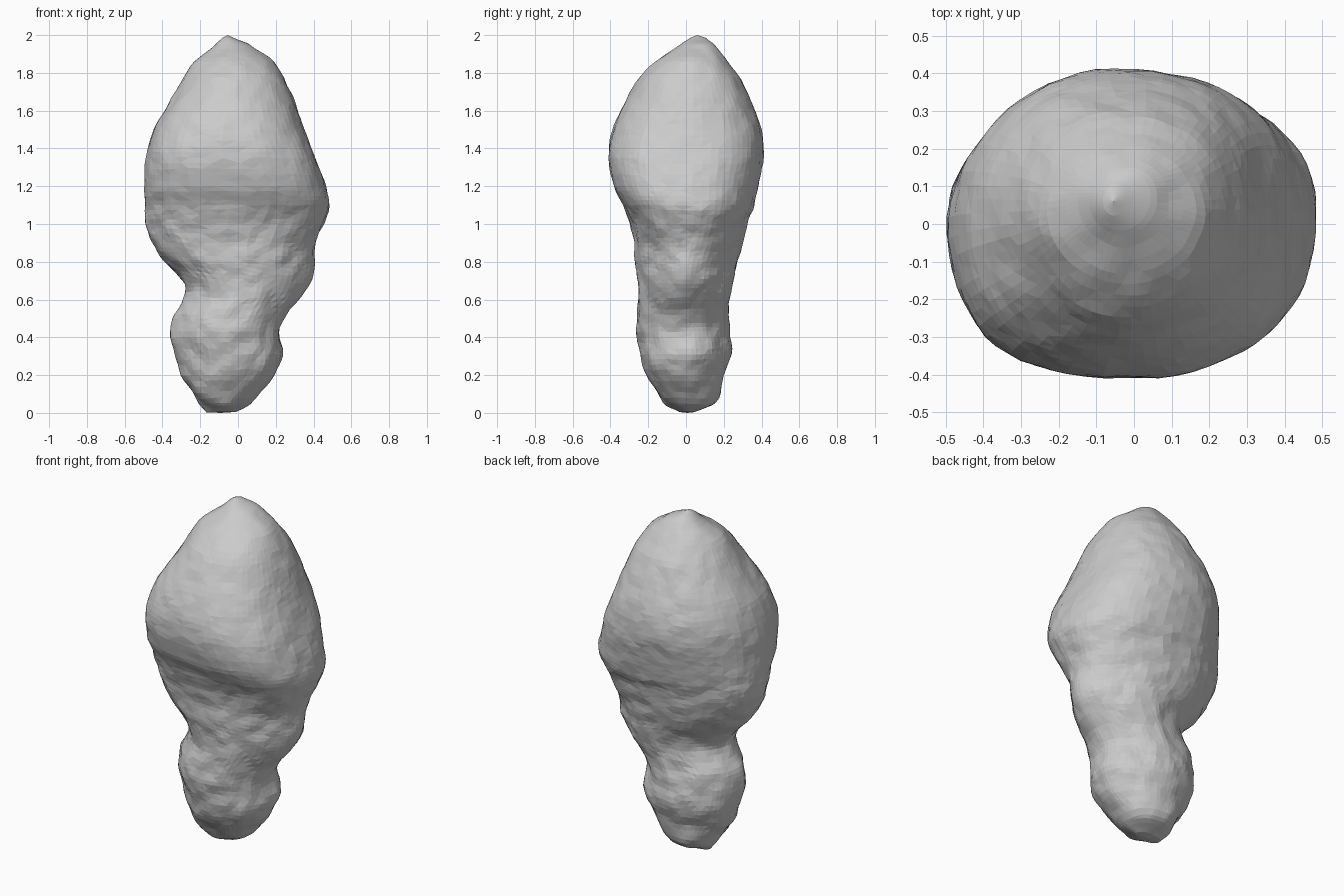
import bpy, bmesh, math
from mathutils import Vector, noise

if "Cube" in bpy.data.objects:
    bpy.data.objects.remove(bpy.data.objects["Cube"])

# Silhouette profile: z, left x, right x, front y, back y
PROFILE = [
    (0.005, -0.17, -0.01, -0.04, 0.05),
    (0.05, -0.20, 0.07, -0.12, 0.155),
    (0.20, -0.30, 0.19, -0.21, 0.20),
    (0.31, -0.34, 0.235, -0.24, 0.235),
    (0.43, -0.35, 0.22, -0.26, 0.23),
    (0.52, -0.335, 0.26, -0.255, 0.225),
    (0.64, -0.28, 0.355, -0.255, 0.235),
    (0.73, -0.315, 0.40, -0.265, 0.255),
    (0.81, -0.395, 0.405, -0.275, 0.275),
    (0.90, -0.45, 0.415, -0.275, 0.30),
    (1.00, -0.485, 0.45, -0.29, 0.325),
    (1.10, -0.49, 0.48, -0.33, 0.36),
    (1.20, -0.495, 0.46, -0.38, 0.38),
    (1.35, -0.485, 0.41, -0.41, 0.41),
    (1.50, -0.445, 0.35, -0.385, 0.40),
    (1.75, -0.30, 0.255, -0.265, 0.30),
    (1.86, -0.23, 0.185, -0.16, 0.22),
    (1.95, -0.12, 0.06, -0.03, 0.15),
    (1.985, -0.08, -0.025, 0.025, 0.105),
]
# Corner squareness: z, back-right, back-left, front-left, front-right
CORNERS = [
    (0.0, 2, 2, 2, 2),
    (0.43, 1.9, 2.2, 1.6, 2.1),
    (0.73, 1.8, 1.9, 2.0, 1.6),
    (1.10, 2.4, 2.0, 2.4, 2.7),
    (1.35, 2.5, 1.95, 2.5, 2.6),
    (1.75, 2.3, 2.1, 2, 2.1),
    (2.0, 2, 2, 2, 2),
]
SEG, STEPS = 64, 4


def sample(table, z):
    """Smooth values of every column of the table at height z."""
    last = len(table) - 1
    k = max(i for i in range(last) if table[i][0] <= z)
    a, b, c, d = (table[max(0, min(last, k + j))] for j in (-1, 0, 1, 2))
    dz = c[0] - b[0]
    t = (z - b[0]) / dz
    h = t * t * (3 - 2 * t)
    out = []
    for n in range(1, 5):
        m0 = (c[n] - a[n]) / (c[0] - a[0]) * dz * 0.9
        m1 = (d[n] - b[n]) / (d[0] - b[0]) * dz * 0.9
        out.append(b[n] + (c[n] - b[n]) * h
                   + m0 * (t - 2 * t * t + t ** 3) + m1 * (t ** 3 - t * t))
    return out


def ring(z, jitter):
    xl, xr, yf, yb = sample(PROFILE, z)
    corners = sample(CORNERS, z)
    cx, cy = (xl + xr) / 2, (yf + yb) / 2
    pts = []
    for i in range(SEG):
        a = 2 * math.pi * (i + 0.5) / SEG
        c, s = math.cos(a), math.sin(a)
        p = corners[i * 4 // SEG]
        x = cx + (xr - xl) / 2 * math.copysign(abs(c) ** (2 / p), c)
        y = cy + (yb - yf) / 2 * math.copysign(abs(s) ** (2 / p), s)
        # chipped surface: uneven depth, and ring heights that wander
        v = Vector((x, y, z))
        out = Vector((x - cx, y - cy, 0)).normalized()
        rough = 1.0 if z < 1.1 else 0.6
        v += out * rough * 0.010 * (noise.noise(v * 5.5) + noise.noise(v * 14))
        v.z += jitter * noise.noise(Vector((x * 9, y * 9, z * 9 + 5)))
        pts.append(v)
    return pts


bm = bmesh.new()
rings = []
for lower, upper in zip(PROFILE, PROFILE[1:]):
    steps = max(STEPS, round((upper[0] - lower[0]) / 0.028))
    dz = (upper[0] - lower[0]) / steps
    for s in range(steps):
        rings.append([bm.verts.new(p) for p in ring(lower[0] + dz * s, 0.3 * dz)])
rings.append([bm.verts.new(p) for p in ring(PROFILE[-1][0], 0)])

# Triangulated skin
for k in range(len(rings) - 1):
    lo, hi = rings[k], rings[k + 1]
    for i in range(SEG):
        j = (i + 1) % SEG
        if (i + k) % 2:
            bm.faces.new((lo[i], lo[j], hi[j]))
            bm.faces.new((lo[i], hi[j], hi[i]))
        else:
            bm.faces.new((lo[i], lo[j], hi[i]))
            bm.faces.new((lo[j], hi[j], hi[i]))

# Closed base and pointed tip
base = bm.verts.new((-0.09, 0.005, 0))
tip = bm.verts.new((-0.055, 0.06, 2.0))
for i in range(SEG):
    j = (i + 1) % SEG
    bm.faces.new((rings[0][j], rings[0][i], base))
    bm.faces.new((rings[-1][i], rings[-1][j], tip))
bmesh.ops.recalc_face_normals(bm, faces=bm.faces)

mesh = bpy.data.meshes.new("rock")
bm.to_mesh(mesh)
bm.free()
rock = bpy.data.objects.new("rock", mesh)
bpy.context.collection.objects.link(rock)
